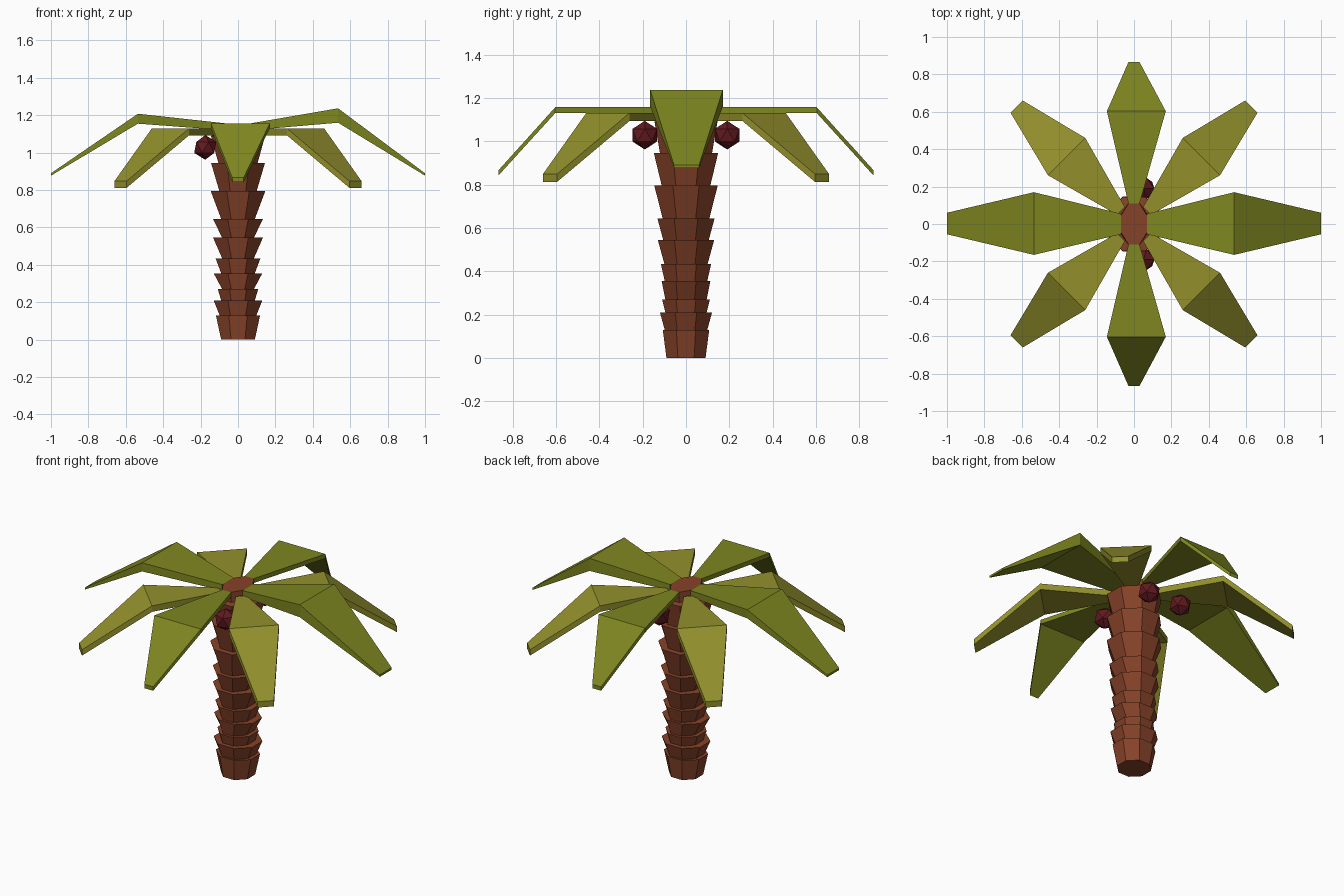
import bpy, bmesh, math
from mathutils import Vector

if "Cube" in bpy.data.objects:
    bpy.data.objects.remove(bpy.data.objects["Cube"])


def material(name, color):
    m = bpy.data.materials.new(name)
    m.diffuse_color = (*color, 1)
    m.use_nodes = True
    m.node_tree.nodes["Principled BSDF"].inputs["Base Color"].default_value = m.diffuse_color
    return m


BARK = material("bark", (0.24, 0.055, 0.022))
GREEN = material("leaf_green", (0.21, 0.24, 0.014))
OLIVE = material("leaf_olive", (0.29, 0.28, 0.025))
RED = material("coconut_red", (0.12, 0.01, 0.014))


def finish(bm, name, mat):
    bmesh.ops.recalc_face_normals(bm, faces=bm.faces)
    mesh = bpy.data.meshes.new(name)
    bm.to_mesh(mesh)
    bm.free()
    mesh.materials.append(mat)
    obj = bpy.data.objects.new(name, mesh)
    bpy.context.collection.objects.link(obj)
    return obj


def loft(name, rings, mat):
    """Skin a closed solid through rings of equal point count."""
    bm = bmesh.new()
    loops = [[bm.verts.new(p) for p in ring] for ring in rings]
    n = len(loops[0])
    for a, b in zip(loops, loops[1:]):
        for i in range(n):
            j = (i + 1) % n
            bm.faces.new((a[i], a[j], b[j], b[i]))
    bm.faces.new(loops[0])
    bm.faces.new(loops[-1])
    return finish(bm, name, mat)


def octagon(a, b, z, cx=0.0):
    """Octagon with flat sides at x = +-a and y = +-b."""
    r = 1 / math.cos(math.pi / 8)
    return [(cx + a * r * math.cos((i + 0.5) * math.pi / 4),
             b * r * math.sin((i + 0.5) * math.pi / 4), z) for i in range(8)]


# trunk: stacked flared segments (top z, bottom half x/y, top half x/y)
segments = [
    (0.13, 0.09, 0.09, 0.118, 0.107),
    (0.21, 0.098, 0.098, 0.13, 0.12),
    (0.27, 0.09, 0.095, 0.108, 0.11),
    (0.355, 0.085, 0.095, 0.13, 0.112),
    (0.435, 0.09, 0.098, 0.12, 0.116),
    (0.545, 0.085, 0.1, 0.133, 0.13),
    (0.645, 0.085, 0.105, 0.133, 0.132),
    (0.795, 0.09, 0.108, 0.146, 0.146),
    (0.945, 0.1, 0.112, 0.144, 0.148),
    (1.09, 0.105, 0.12, 0.145, 0.145),
]
rings, z = [], 0.0
for top, bx, by, tx, ty in segments:
    rings += [octagon(bx, by, z), octagon(tx, ty, top)]
    z = top
# narrow crown plug between the leaf roots
rings += [octagon(0.075, 0.11, 1.095), octagon(0.07, 0.11, 1.157)]
loft("trunk", rings, BARK)


# leaves: three rectangular stations (distance, right, left, top z, bottom z)
def leaf(name, degrees, stations, mat):
    t = math.radians(degrees)
    out = Vector((math.cos(t), math.sin(t), 0))
    side = Vector((-math.sin(t), math.cos(t), 0))
    up = Vector((0, 0, 1))
    loft(name, [[out * d + side * s + up * h
                 for s, h in ((-r, zt), (l, zt), (l, zb), (-r, zb))]
                for d, r, l, zt, zb in stations], mat)


leaf("right_leaf", 0, [(0.07, 0.055, 0.055, 1.157, 1.12),
                       (0.535, 0.165, 0.17, 1.237, 1.16),
                       (1.0, 0.055, 0.06, 0.89, 0.877)], GREEN)
leaf("left_leaf", 180, [(0.07, 0.055, 0.055, 1.157, 1.12),
                        (0.535, 0.17, 0.165, 1.208, 1.155),
                        (1.0, 0.06, 0.055, 0.89, 0.877)], GREEN)
for name, angle, right, left in (("back_leaf", 90, 0.17, 0.145),
                                 ("front_leaf", 270, 0.145, 0.17)):
    leaf(name, angle, [(0.11, 0.03, 0.03, 1.157, 1.13),
                       (0.603, right, left, 1.157, 1.13),
                       (0.865, 0.03, 0.03, 0.866, 0.842)], GREEN)
for i in range(4):
    leaf(f"diagonal_leaf_{i + 1}", 45 + 90 * i,
         [(0.1, 0.03, 0.03, 1.13, 1.093),
          (0.51, 0.141, 0.141, 1.13, 1.093),
          (0.888, 0.046, 0.046, 0.848, 0.812)], OLIVE)

# coconuts tucked under the crown
for i, (x, y) in enumerate(((-0.175, 0.19), (-0.175, -0.19),
                            (0.05, 0.19), (0.05, -0.19))):
    bm = bmesh.new()
    bmesh.ops.create_icosphere(bm, subdivisions=1, radius=0.066)
    bmesh.ops.translate(bm, verts=bm.verts, vec=(x, y, 1.028))
    finish(bm, f"coconut_{i + 1}", RED)
